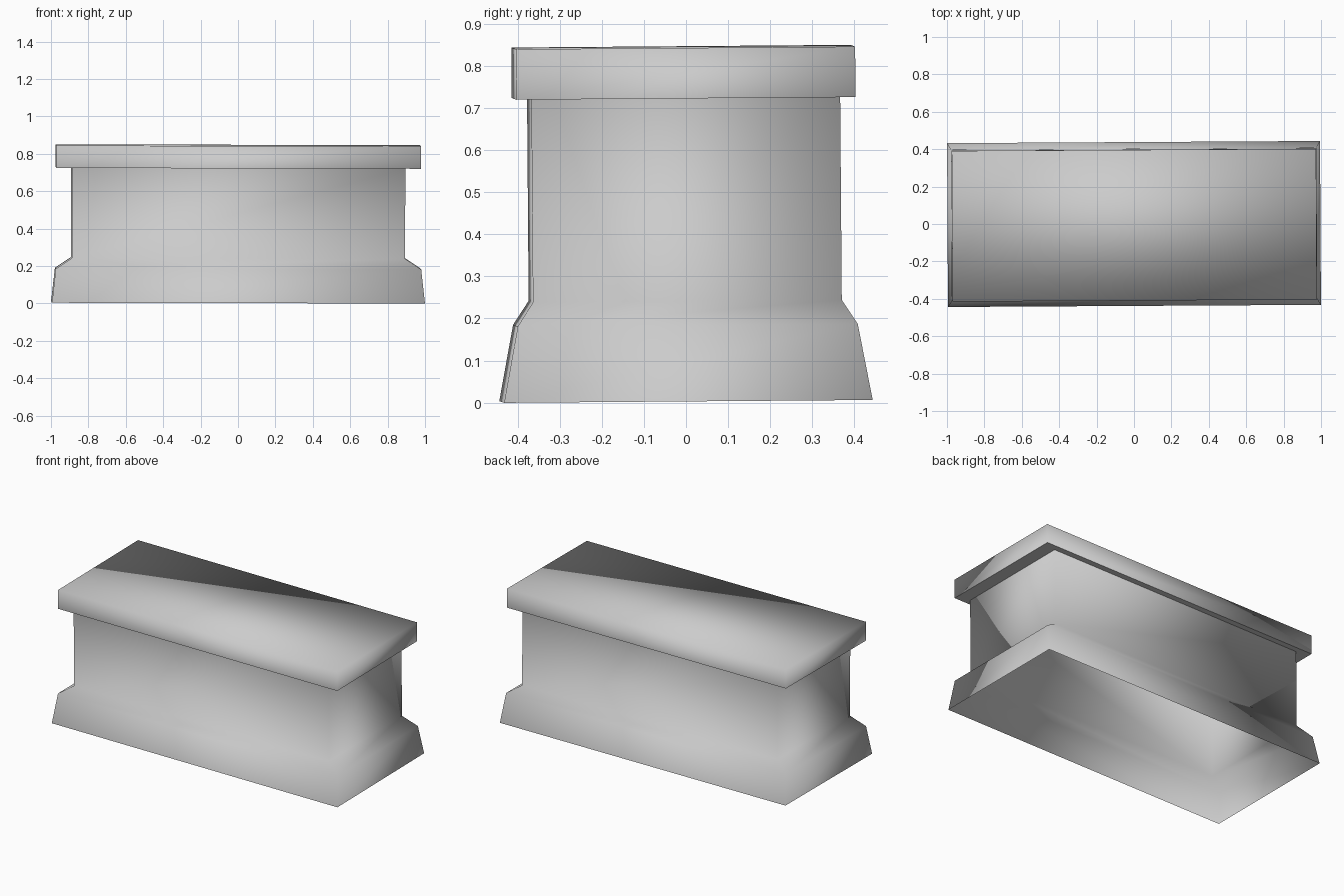
import bpy
import bmesh
from math import radians
from mathutils import Matrix

cube = bpy.data.objects.get("Cube")
if cube:
    bpy.data.objects.remove(cube)

# Plain grey stone
stone = bpy.data.materials.new("grey_stone")
stone.use_nodes = True
GREY = (0.6, 0.6, 0.6, 1)
stone.diffuse_color = GREY
stone.node_tree.nodes["Principled BSDF"].inputs["Base Color"].default_value = GREY

# The whole pedestal leans and turns very slightly
TILT = (Matrix.Translation((0, 0, 0.005))
        @ Matrix.Rotation(radians(0.33), 4, "Z")
        @ Matrix.Rotation(radians(0.12), 4, "Y")
        @ Matrix.Rotation(radians(0.45), 4, "X"))


def ring_shell(name, rings, capped=False):
    """Join rectangular rings (half width, half depth, height) into a smooth shell."""
    bm = bmesh.new()
    loops = [[bm.verts.new((sx * w, sy * d, z))
              for sx, sy in ((-1, -1), (1, -1), (1, 1), (-1, 1))]
             for w, d, z in rings]
    for low, high in zip(loops, loops[1:]):
        for i in range(4):
            j = (i + 1) % 4
            bm.faces.new((low[i], low[j], high[j], high[i]))
    if capped:
        bm.faces.new(loops[-1])
    bm.transform(TILT)
    for face in bm.faces:
        face.smooth = True

    mesh = bpy.data.meshes.new(name)
    bm.to_mesh(mesh)
    bm.free()
    mesh.materials.append(stone)
    obj = bpy.data.objects.new(name, mesh)
    bpy.context.collection.objects.link(obj)


FOOT = (0.997, 0.438, 0.0)
SHOULDER = (0.977, 0.404, 0.181)
BODY_BOTTOM = (0.891, 0.367, 0.238)
BODY_TOP = (0.891, 0.367, 0.72)
SLAB_BOTTOM = (0.974, 0.403, 0.72)
SLAB_TOP = (0.974, 0.403, 0.84)

# Hollow plinth and body, open at the floor
ring_shell("plinth_and_body", [FOOT, SHOULDER, BODY_BOTTOM, BODY_TOP])
# Overhanging ledge under the slab
ring_shell("slab_ledge", [BODY_TOP, SLAB_BOTTOM])
# Top slab with its flat lid
ring_shell("top_slab", [SLAB_BOTTOM, SLAB_TOP], capped=True)
